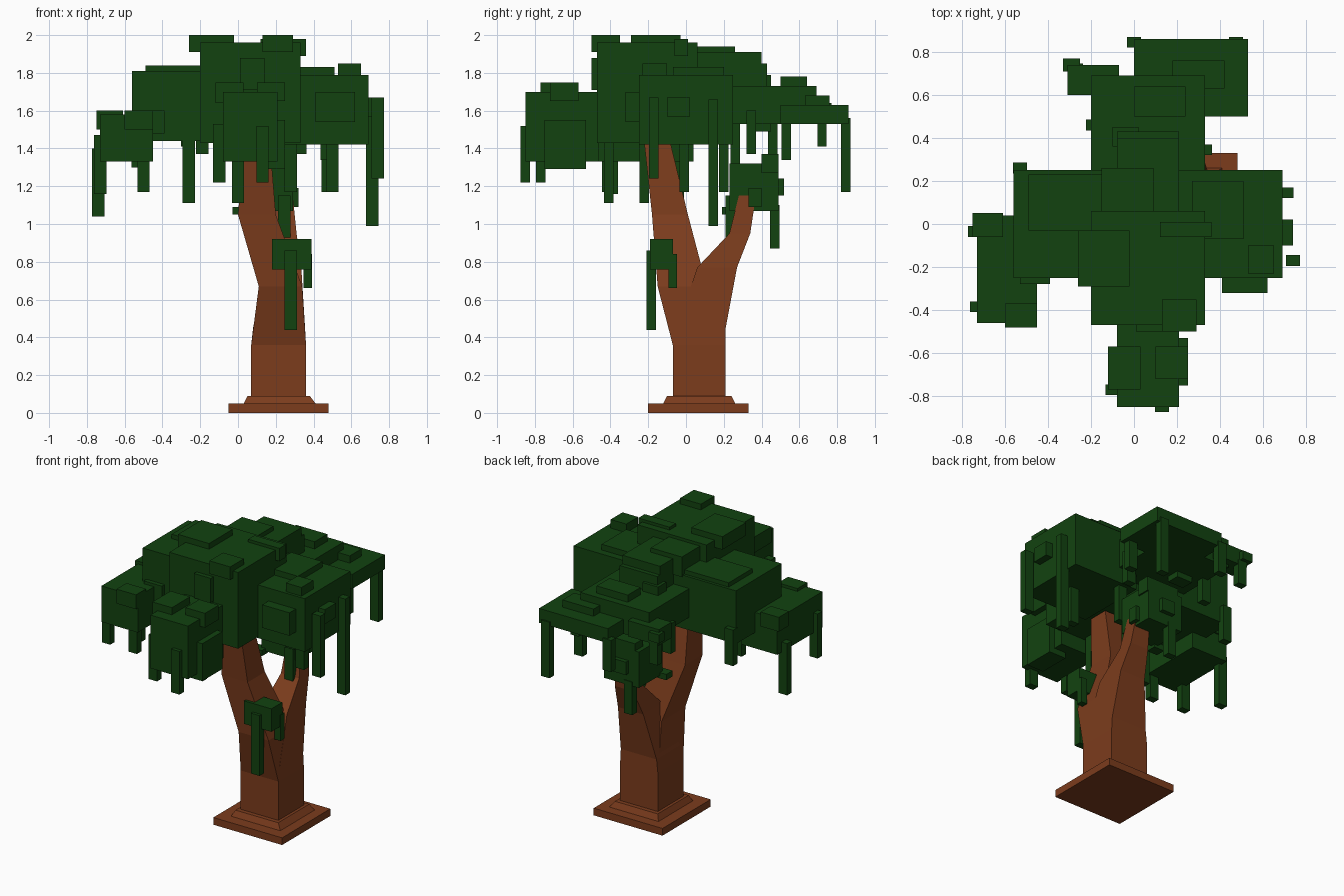
import bpy, bmesh

def material(name, color):
    m = bpy.data.materials.new(name)
    m.diffuse_color = color
    return m

BARK = material("bark", (0.2, 0.045, 0.012, 1))
LEAF = material("leaf", (0.006, 0.055, 0.005, 1))

def finish(name, bm, mat):
    bmesh.ops.recalc_face_normals(bm, faces=bm.faces)
    me = bpy.data.meshes.new(name)
    bm.to_mesh(me)
    bm.free()
    me.materials.append(mat)
    ob = bpy.data.objects.new(name, me)
    bpy.context.collection.objects.link(ob)

def loft(name, rings):
    """Stack of rectangles (x0, x1, y0, y1, z) joined into a square limb."""
    bm = bmesh.new()
    loops = [[bm.verts.new(p) for p in ((a, c, z), (b, c, z), (b, d, z), (a, d, z))]
             for a, b, c, d, z in rings]
    for lo, hi in zip(loops, loops[1:]):
        for i in range(4):
            j = (i + 1) % 4
            bm.faces.new((lo[i], lo[j], hi[j], hi[i]))
    bm.faces.new(loops[0][::-1])
    bm.faces.new(loops[-1])
    finish(name, bm, BARK)

def box(name, x0, x1, y0, y1, z0, z1):
    bm = bmesh.new()
    bmesh.ops.create_cube(bm, size=1)
    for v in bm.verts:
        v.co = (x0 if v.co.x < 0 else x1, y0 if v.co.y < 0 else y1, z0 if v.co.z < 0 else z1)
    finish(name, bm, LEAF)

def boxes(name, rows):
    for r in rows:
        box(name, *r)

def vines(rows, w=0.065, d=0.05):
    for x, y, z0, z1 in rows:
        box("vine", x - w / 2, x + w / 2, y - d / 2, y + d / 2, z0, z1)

# Stepped root, trunk and fork
loft("root_base", [(-.05, .48, -.2, .33, 0), (-.05, .48, -.2, .33, .05),
                   (.03, .41, -.12, .26, .05), (.05, .38, -.1, .24, .09), (.07, .36, -.07, .21, .09)])
loft("trunk", [(.07, .36, -.07, .21, .09), (.07, .36, -.07, .21, .36), (.11, .34, -.15, .11, .67),
               (0, .2, -.18, .01, 1.05), (.03, .17, -.22, -.08, 1.42)])
loft("side_branch", [(.07, .36, -.06, .21, .36), (.08, .355, -.05, .21, .45),
                     (.14, .335, .06, .27, .77), (.17, .31, .23, .34, .95), (.18, .29, .28, .37, 1.15)])

# Main canopy masses
box("crown_center", -.20, .33, -.47, .06, 1.43, 1.96)
box("crown_right", .19, .69, -.25, .25, 1.42, 1.79)
box("crown_left", -.56, -.06, -.25, .25, 1.44, 1.81)
box("crown_back", -.20, .33, .16, .69, 1.53, 1.73)
box("crown_back_step", -.08, .21, .04, .40, 1.68, 1.91)
box("crown_back_right", 0, .53, .5, .86, 1.53, 1.63)
box("crown_back_left", -.31, -.07, .6, .74, 1.55, 1.66)
box("crown_front", -.08, .21, -.85, -.46, 1.33, 1.70)
box("crown_far_left", -.73, -.45, -.46, .04, 1.33, 1.58)
box("branch_tuft", .02, .29, .23, .49, 1.07, 1.32)
box("trunk_tuft", .18, .39, -.19, -.07, .76, .92)

# Raised leaf patches on the masses
boxes("leaf_patch", [
    (-.26, -.02, -.29, -.03, 1.91, 2.0), (.13, .29, -.50, -.35, 1.91, 2.0),
    (.12, .36, -.06, .01, 1.89, 1.98), (.27, .51, -.07, .20, 1.74, 1.83),
    (.53, .65, -.23, -.10, 1.74, 1.85), (-.49, -.12, -.03, .23, 1.75, 1.84),
    (-.15, .09, .04, .26, 1.80, 1.94), (-.08, .21, .27, .43, 1.70, 1.85),
    (0, .24, .50, .64, 1.66, 1.78), (.18, .42, .63, .76, 1.58, 1.68),
    (-.33, -.25, .71, .77, 1.58, 1.64), (-.1, .02, .36, .45, 1.49, 1.79),
])
boxes("leaf_patch", [
    (-.12, .03, -.77, -.57, 1.64, 1.75), (.10, .25, -.72, -.57, 1.65, 1.75),
    (.12, .25, -.75, -.53, 1.29, 1.55), (.01, .14, -.50, -.44, 1.71, 1.88),
    (.41, .62, -.32, -.22, 1.54, 1.70), (.65, .74, -.10, .02, 1.57, 1.67),
    (-.75, -.61, -.06, .05, 1.50, 1.60), (-.60, -.45, -.48, -.37, 1.50, 1.60),
    (-.53, -.39, -.28, -.17, 1.48, 1.60), (.05, .3, .40, .49, 1.27, 1.37),
    (.1, .2, .45, .52, 1.15, 1.24), (-.03, .05, .19, .26, 1.05, 1.09),
    (.25, .32, .33, .40, 1.09, 1.19),
])

# Hanging vines
vines([
    (.71, .145, .99, 1.66), (.74, -.17, 1.24, 1.67), (.50, -.01, 1.17, 1.45),
    (-.74, -.035, 1.04, 1.40), (-.73, -.385, 1.16, 1.47), (-.50, -.42, 1.17, 1.36),
    (-.26, -.22, 1.11, 1.48), (0, -.41, 1.11, 1.46), (.13, -.85, 1.22, 1.52),
    (-.10, -.77, 1.22, 1.53), (-.53, .26, 1.30, 1.55), (.28, .2, 1.17, 1.45),
    (0, .845, 1.34, 1.56), (.475, .845, 1.17, 1.56), (.47, .53, 1.34, 1.56),
    (-.27, .72, 1.41, 1.58), (-.19, .46, 1.37, 1.58), (.33, .345, 1.37, 1.60),
    (.245, .235, .81, 1.15), (.1, .47, .87, 1.1), (.28, -.185, .44, .86),
])
vines([(.37, -.07, .66, .84)], .045, .045)
